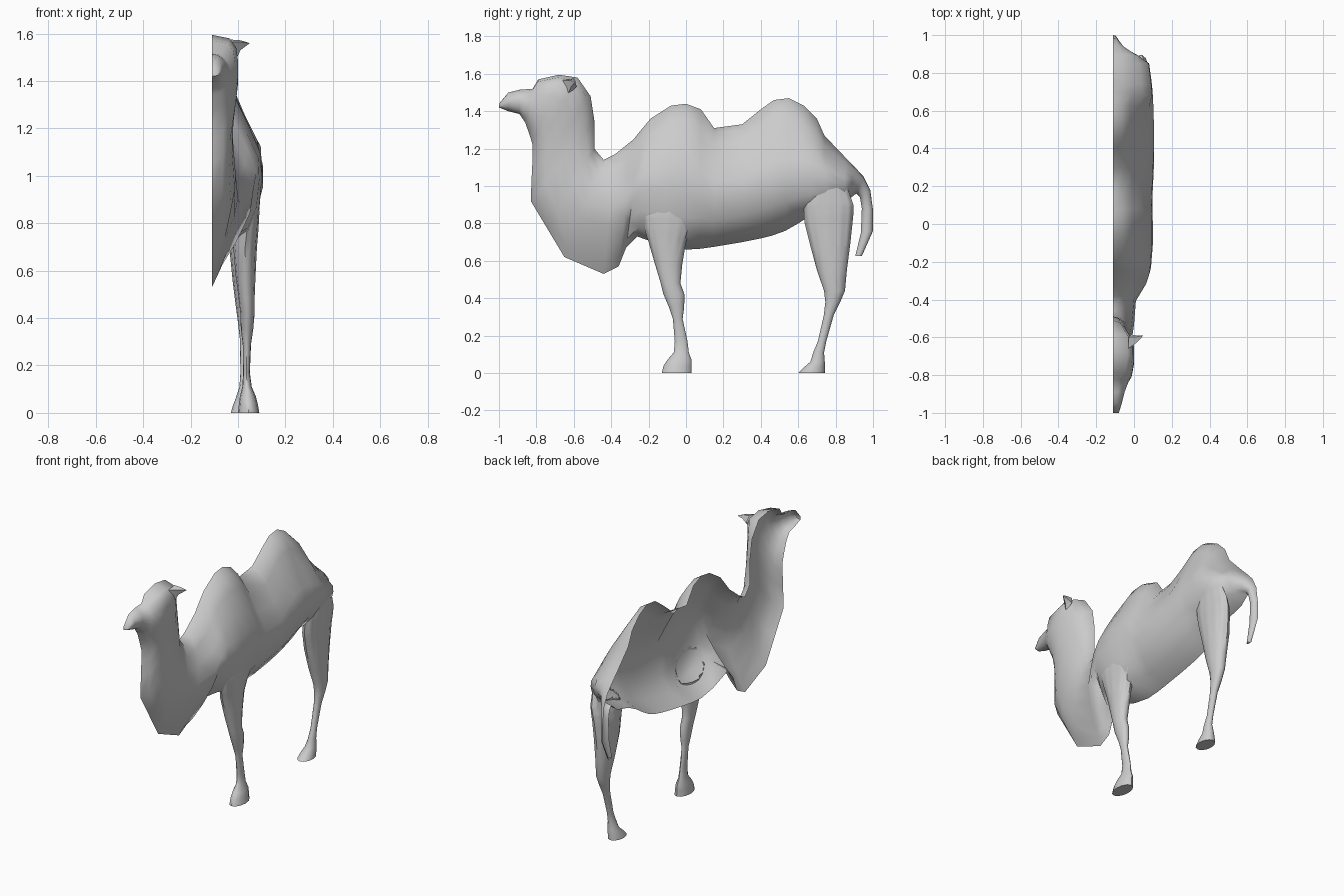
import bpy, bmesh, math
from mathutils import Vector
from mathutils.bvhtree import BVHTree

MID = -0.11  # open centre plane of the half model

coat = bpy.data.materials.new("grey coat")
coat.diffuse_color = (0.6, 0.6, 0.6, 1)


def finish(name, bm, angle=40):
    mesh = bpy.data.meshes.new(name)
    bm.to_mesh(mesh)
    bm.free()
    obj = bpy.data.objects.new(name, mesh)
    bpy.context.collection.objects.link(obj)
    mesh.materials.append(coat)
    bpy.ops.object.select_all(action='DESELECT')
    obj.select_set(True)
    bpy.context.view_layer.objects.active = obj
    bpy.ops.object.shade_smooth_by_angle(angle=math.radians(angle))


# Half cross-sections: share of the width at fixed steps from upper to lower edge
STEPS = (0, .04, .14, .29, .45, .6, .78, .92, 1)
ROUND = (0, .4, .7, .93, 1, .97, .82, .5, 0)
BOXY = (0, .68, .93, 1, 1, .93, .72, .42, 0)
BIB = (0, .4, .7, .92, 1, .86, .5, .2, 0)
SHOULDER = (0, .3, .54, .78, 1, .92, .58, .25, 0)
HUMPED = (0, .25, .48, .73, .98, 1, .86, .55, 0)
LOW = (0, .22, .42, .63, .89, 1, .88, .57, 0)
FULL = (0, .25, .48, .74, .98, 1, .94, .76, 0)

# Stations: upper edge y, z, lower edge y, z, half width, section
head_neck = [
    (-1.0, 1.44, -1.0, 1.42, .03, ROUND), (-.95, 1.5, -.95, 1.40, .045, ROUND),
    (-.89, 1.515, -.89, 1.385, .06, ROUND), (-.82, 1.52, -.86, 1.34, .08, ROUND),
    (-.79, 1.57, -.835, 1.27, .097, BOXY), (-.68, 1.595, -.82, 1.22, .11, BOXY),
    (-.58, 1.58, -.82, 1.15, .11, BOXY), (-.51, 1.48, -.825, 1.05, .093, ROUND),
    (-.49, 1.35, -.83, .92, .088, ROUND), (-.49, 1.2, -.74, .77, .10, ROUND),
    (-.44, 1.14, -.65, .62, .11, BIB), (-.38, 1.17, -.44, .53, .12, BIB)]
trunk = [
    (-.28, 1.25, -.36, .57, .175, SHOULDER), (-.24, 1.30, -.32, .67, .188, SHOULDER),
    (-.19, 1.36, -.26, .73, .20, FULL), (-.08, 1.43, -.12, .68, .21, FULL),
    (0, 1.44, 0, .66, .21, FULL), (.08, 1.41, .08, .665, .207, HUMPED),
    (.15, 1.31, .15, .675, .208, HUMPED), (.3, 1.33, .3, .70, .215, HUMPED),
    (.4, 1.41, .4, .72, .215, LOW), (.47, 1.46, .46, .735, .215, LOW),
    (.55, 1.47, .53, .76, .215, LOW), (.63, 1.43, .6, .80, .213, LOW),
    (.70, 1.36, .66, .84, .21, FULL), (.74, 1.27, .74, .88, .205, FULL)]
rump_tail = [
    (.85, 1.155, .85, .91, .19, FULL), (.895, 1.11, .885, .94, .135, ROUND),
    (.95, 1.05, .91, .96, .06, ROUND), (.985, .98, .93, .94, .035, ROUND),
    (1.0, .87, .94, .88, .025, ROUND), (1.0, .76, .935, .75, .025, ROUND),
    (.94, .625, .905, .625, .015, ROUND)]


def body():
    bm = bmesh.new()
    rows = []
    for ty, tz, by, bz, w, shape in head_neck + trunk + rump_tail:
        rows.append([bm.verts.new((MID + w * f, ty + (by - ty) * t, tz + (bz - tz) * t))
                     for t, f in zip(STEPS, shape)])
    for a, b in zip(rows, rows[1:]):
        for i in range(len(a) - 1):
            bm.faces.new((a[i], a[i + 1], b[i + 1], b[i]))
    bm.faces.new(rows[0][::-1])
    bm.faces.new(rows[-1])
    tree = BVHTree.FromBMesh(bm)
    finish("body", bm, 70)
    return tree


def leg(name, rings, skin, sides=12):
    """Tube from horizontal rings: z, front y, rear y, inner x, outer x."""
    bm = bmesh.new()
    loops = []
    for z, y0, y1, x0, x1 in rings:
        loop = []
        for k in range(sides):
            a = 2 * math.pi * k / sides
            loop.append(bm.verts.new(((x0 + x1) / 2 + (x1 - x0) / 2 * math.sin(a),
                                      (y0 + y1) / 2 - (y1 - y0) / 2 * math.cos(a), z)))
        loops.append(loop)
    for a, b in zip(loops, loops[1:]):
        for k in range(sides):
            n = (k + 1) % sides
            bm.faces.new((a[k], b[k], b[n], a[n]))
    bm.faces.new(loops[-1][::-1])  # sole
    bmesh.ops.recalc_face_normals(bm, faces=bm.faces)
    # refine the thigh, then drop the faces buried under the body skin
    thigh = [e for e in bm.edges if all(v.co.z > .65 for v in e.verts)]
    bmesh.ops.subdivide_edges(bm, edges=thigh, cuts=3, use_grid_fill=True)
    buried = {v for v in bm.verts if skin.ray_cast(v.co, Vector((1, 0, 0)))[0]}
    bmesh.ops.delete(bm, geom=[f for f in bm.faces if all(v in buried for v in f.verts)],
                     context='FACES')
    finish(name, bm, 50)


skin = body()

leg("front_leg", [
    (1.02, -.15, -.02, .05, .08), (.92, -.20, .03, .03, .088), (.84, -.235, .05, .015, .09),
    (.77, -.222, .025, -.01, .086), (.70, -.20, 0, -.02, .08),
    (.58, -.165, -.02, -.01, .074), (.48, -.135, -.03, .003, .07), (.42, -.12, -.008, .01, .07),
    (.35, -.09, -.01, .012, .064), (.29, -.07, -.018, .02, .055), (.17, -.06, .008, .022, .05),
    (.11, -.065, .015, .018, .058), (.07, -.10, .03, .008, .075), (.04, -.12, .03, .004, .083),
    (0, -.13, .03, 0, .09)], skin)

leg("hind_leg", [
    (1.05, .68, .83, .05, .08), (.97, .65, .87, .02, .083), (.90, .63, .895, .0, .084),
    (.85, .63, .895, -.02, .083), (.80, .635, .89, -.03, .08),
    (.68, .665, .877, -.035, .075), (.55, .70, .86, -.022, .07), (.44, .738, .85, -.008, .065),
    (.38, .745, .825, .0, .058), (.31, .737, .79, .008, .05), (.17, .705, .75, .01, .045),
    (.11, .68, .738, .006, .05), (.06, .665, .742, -.01, .055), (.03, .63, .742, -.022, .06),
    (0, .60, .742, -.03, .062)], skin)


def ear():
    """Short pointed ear set into the side of the head."""
    bm = bmesh.new()
    base = [bm.verts.new(p) for p in ((-.03, -.66, 1.565), (-.03, -.60, 1.575),
                                      (-.015, -.585, 1.53), (-.008, -.63, 1.49))]
    mid = [bm.verts.new(p) for p in ((.012, -.63, 1.565), (.012, -.598, 1.572),
                                     (.015, -.59, 1.55), (.01, -.615, 1.53))]
    tip = bm.verts.new((.05, -.59, 1.56))
    for k in range(4):
        n = (k + 1) % 4
        bm.faces.new((base[k], base[n], mid[n], mid[k]))
        bm.faces.new((mid[k], mid[n], tip))
    bmesh.ops.recalc_face_normals(bm, faces=bm.faces)
    finish("ear", bm, 60)


ear()
